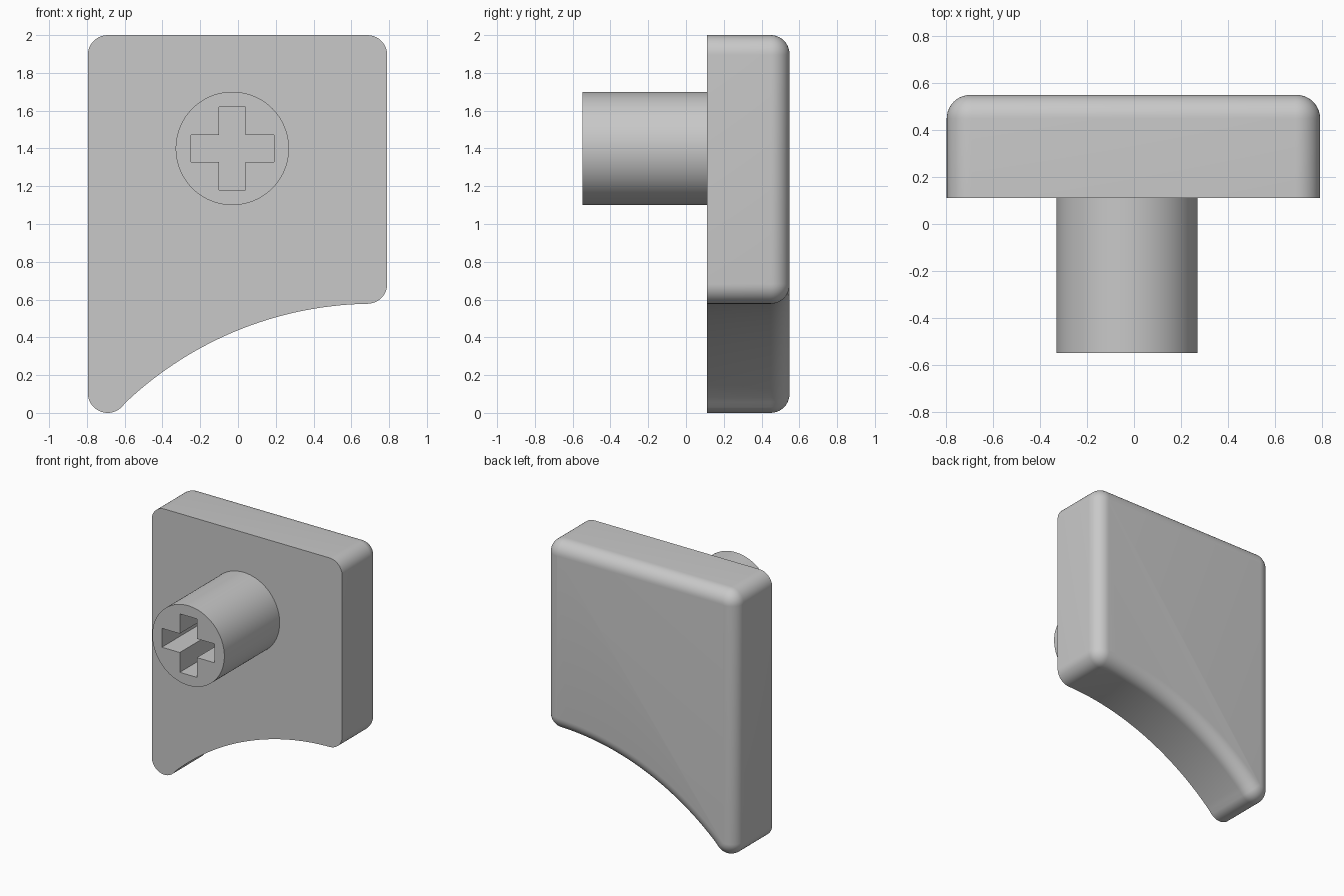
import bpy, bmesh
from math import sin, cos, pi, radians, atan2, hypot
from mathutils import Matrix

cube = bpy.data.objects.get("Cube")
if cube:
    bpy.data.objects.remove(cube, do_unlink=True)

grey = bpy.data.materials.new("light grey")
grey.use_nodes = True
colour = (0.58, 0.58, 0.58, 1)
grey.diffuse_color = colour
grey.node_tree.nodes["Principled BSDF"].inputs["Base Color"].default_value = colour

FRONT, BACK = 0.11, 0.548          # plate faces
LEFT, RIGHT, TOP = -0.795, 0.79, 2.0
CORNER, FILLET = 0.105, 0.1
SWEEP = (0.72, -1.336, 1.914)      # concave lower edge: centre x, centre z, radius
STEM_X, STEM_Z = -0.03, 1.4


def finish(bm, name):
    bmesh.ops.recalc_face_normals(bm, faces=bm.faces)
    mesh = bpy.data.meshes.new(name)
    bm.to_mesh(mesh)
    bm.free()
    mesh.materials.append(grey)
    obj = bpy.data.objects.new(name, mesh)
    bpy.context.collection.objects.link(obj)
    return obj


def activate(obj):
    bpy.ops.object.select_all(action='DESELECT')
    obj.select_set(True)
    bpy.context.view_layer.objects.active = obj


def arc(cx, cz, r, a, b, n):
    return [(cx + r * cos(a + (b - a) * i / n), cz + r * sin(a + (b - a) * i / n))
            for i in range(n + 1)]


def outline(inset):
    """Plate outline moved inwards, with the same point count each time."""
    r = CORNER - inset
    sx, sz, sr = SWEEP
    lx, rx, tz = LEFT + CORNER, RIGHT - CORNER, TOP - CORNER
    # lower corners are tangent to the concave sweep
    rz = sz + ((sr + CORNER) ** 2 - (rx - sx) ** 2) ** 0.5
    lz = CORNER
    a_right = atan2(rz - sz, rx - sx)
    a_left = atan2(lz - sz, lx - sx)
    pts = arc(rx, tz, r, 0, pi / 2, 10)
    pts += arc(lx, tz, r, pi / 2, pi, 10)
    pts += arc(lx, lz, r, pi, pi + a_left, 14)
    pts += arc(sx, sz, sr + inset, a_left, a_right, 40)[1:-1]
    pts += arc(rx, rz, r, a_right - pi, 0, 10)
    return pts


# Plate: straight wall, then a rounded rim to the back face
bm = bmesh.new()
levels = [(FRONT, 0)]
for i in range(11):
    t = pi / 2 * i / 10
    levels.append((BACK - FILLET + FILLET * sin(t), FILLET * (1 - cos(t))))
rings = [[bm.verts.new((x, y, z)) for x, z in outline(d)] for y, d in levels]
for low, high in zip(rings, rings[1:]):
    for i in range(len(low)):
        j = (i + 1) % len(low)
        bm.faces.new((low[i], low[j], high[j], high[i]))
bm.faces.new(rings[0])
bm.faces.new(rings[-1])
plate = finish(bm, "plate")

# Round stem, set slightly into the plate
bm = bmesh.new()
start, end = -0.548, FRONT + 0.02
place = Matrix.Translation((STEM_X, (start + end) / 2, STEM_Z)) @ Matrix.Rotation(pi / 2, 4, 'X')
bmesh.ops.create_cone(bm, cap_ends=True, segments=96, radius1=0.3, radius2=0.3,
                      depth=end - start, matrix=place)
stem = finish(bm, "stem")

# Cross-shaped socket cut into the stem
bm = bmesh.new()
A, B = 0.22, 0.071
quarter = [(A, -B), (A, B), (B, B)]
cross = []
for k in range(4):
    c, s = round(cos(k * pi / 2)), round(sin(k * pi / 2))
    cross += [(x * c - z * s, x * s + z * c) for x, z in quarter]
face = bm.faces.new([bm.verts.new((STEM_X + x, start - 0.1, STEM_Z + z)) for x, z in cross])
ext = bmesh.ops.extrude_face_region(bm, geom=[face], use_keep_orig=True)
for v in ext["geom"]:
    if isinstance(v, bmesh.types.BMVert):
        v.co.y = FRONT
cutter = finish(bm, "socket_cutter")
cutter.hide_render = True
mod = stem.modifiers.new("socket", 'BOOLEAN')
mod.object = cutter
mod.operation = 'DIFFERENCE'
mod.solver = 'EXACT'
activate(stem)
bpy.ops.object.modifier_apply(modifier=mod.name)
bpy.data.objects.remove(cutter, do_unlink=True)

for obj in (plate, stem):
    activate(obj)
    bpy.ops.object.shade_smooth_by_angle(angle=radians(30))
